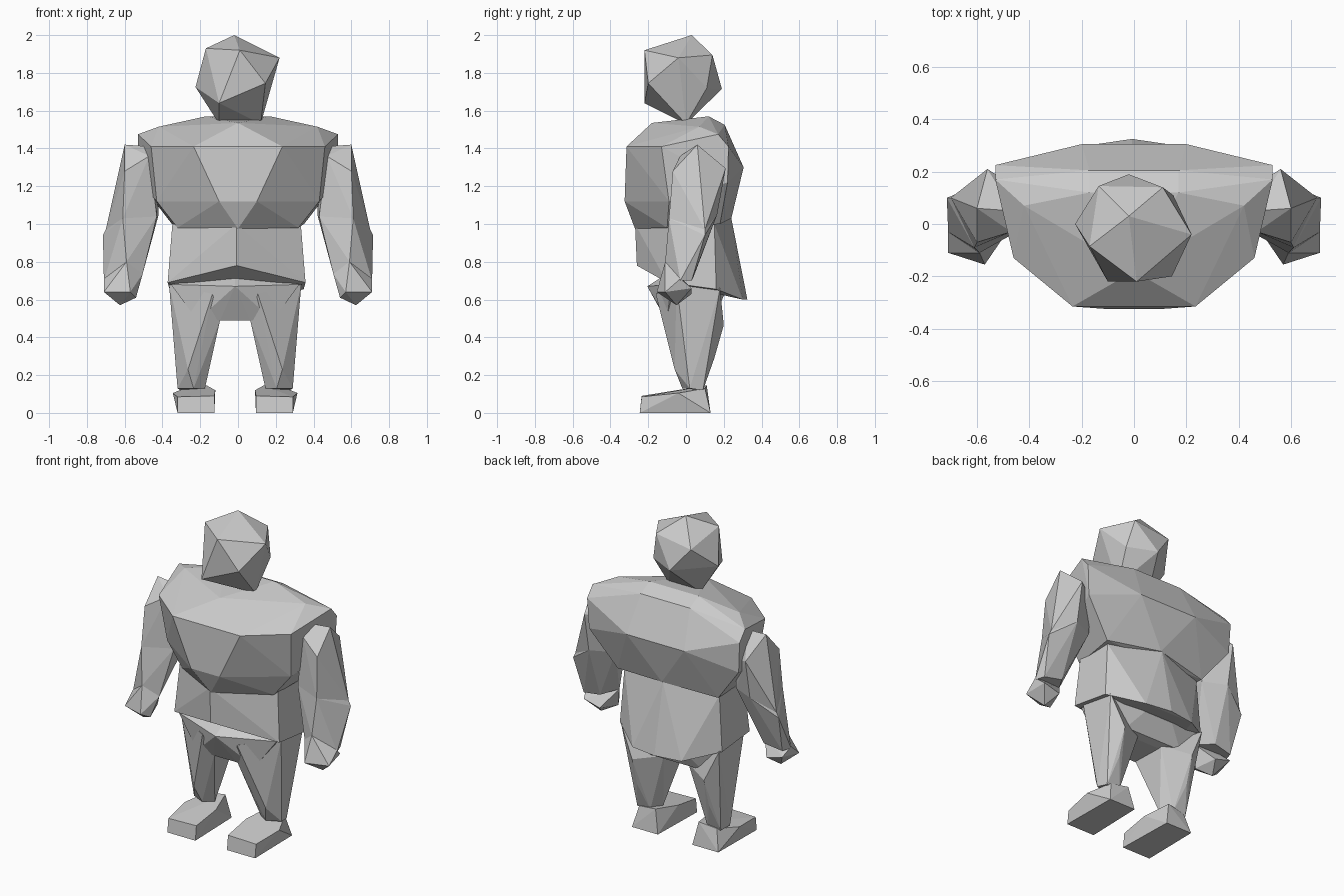
import bpy, bmesh


def hull(name, points, shift=0):
    """Faceted solid wrapped around a few control points."""
    bm = bmesh.new()
    for x, y, z in points:
        bm.verts.new((x + shift, y, z))
    bmesh.ops.convex_hull(bm, input=bm.verts[:])
    bmesh.ops.delete(bm, geom=[v for v in bm.verts if not v.link_faces], context='VERTS')
    bmesh.ops.dissolve_limit(bm, angle_limit=0.03, verts=bm.verts[:], edges=bm.edges[:])
    bmesh.ops.recalc_face_normals(bm, faces=bm.faces[:])
    me = bpy.data.meshes.new(name)
    bm.to_mesh(me)
    bm.free()
    ob = bpy.data.objects.new(name, me)
    bpy.context.collection.objects.link(ob)
    return ob


def flip(points):
    return [(-x, y, z) for x, y, z in points]


def centred(name, half, shift=0):
    """Symmetric body part from the points of one half."""
    hull(name, list(dict.fromkeys(half + flip(half))), shift)


def pair(name, points, shift=0):
    """Matching limbs on both sides."""
    hull(name + "_left", points, shift)
    hull(name + "_right", flip(points), shift)


LEAN = -.015  # the lower body stands slightly off centre

# Head: tilted, uneven icosahedron with a short chin line
hull("head", [
    (-.02, .03, 2.0),
    (.01, -.22, 1.92), (.22, -.04, 1.88), (-.17, -.085, 1.93), (.11, .14, 1.895), (-.135, .145, 1.86),
    (-.225, 0, 1.725), (.145, -.2, 1.745), (-.1, -.22, 1.64), (-.02, .19, 1.715), (.15, .11, 1.72),
    (-.1, 0, 1.53), (.12, 0, 1.53)])

# Chest: broad shoulders, panelled front, humped back
centred("chest", [
    (.17, .12, 1.57), (.17, .205, 1.525), (0, -.18, 1.535), (.42, .07, 1.515),
    (.53, .17, 1.475), (.53, .225, 1.41), (.235, -.315, 1.41), (.46, -.13, 1.41),
    (.1, -.325, 1.12), (.43, -.09, 1.12), (.2, .305, 1.3), (.52, .22, 1.22),
    (0, -.27, .975), (.32, -.1, .98), (.35, .18, 1.0), (0, .24, 1.03)])

# Tunic skirt: hem rises at the front and hangs low behind
centred("tunic_skirt", [
    (0, -.27, 1.0), (.34, -.08, 1.0), (.33, .15, 1.0), (0, .24, 1.03),
    (0, -.26, .78), (.365, -.1, .69), (.355, .16, .655), (.17, .3, .6), (0, .325, .6)], LEAN / 2)

# Pelvis: ridge at the belt, narrowing to the crotch
centred("pelvis", [
    (0, -.205, .67), (.34, -.08, .68), (.32, .17, .66), (.1, .2, .62),
    (.08, -.105, .49), (.2, -.1, .49), (.07, .1, .49), (.2, .15, .5), (0, -.08, .75)], LEAN)

# Legs
pair("leg", [
    (.35, -.05, .68), (.34, .18, .66), (.12, -.16, .63), (.08, -.1, .49), (.085, .12, .5),
    (.25, .2, .465), (.2, -.1, .44), (.25, -.06, .23), (.25, .15, .29),
    (.305, .02, .13), (.16, .02, .13), (.22, -.02, .13), (.2, .09, .12), (.29, .09, .12)], LEAN)

# Feet
pair("foot", [
    (.11, -.245, 0), (.305, -.245, 0), (.11, -.235, .09), (.305, -.235, .085),
    (.33, -.04, .105), (.105, -.05, .12), (.15, .11, .145), (.27, .1, .13),
    (.12, .13, 0), (.3, .13, 0)], LEAN)

# Arms: upper arm and forearm share the elbow ring
elbow = [(.7, .1, .97), (.61, -.09, 1.03), (.43, -.02, 1.04), (.42, .1, 1.05), (.56, .165, 1.05)]
pair("upper_arm", elbow + [
    (.6, .06, 1.42), (.46, .05, 1.41), (.56, .21, 1.295), (.6, -.07, 1.28), (.47, -.03, 1.36),
    (.42, .12, 1.25)])
pair("forearm", elbow + [
    (.715, .1, .94), (.71, -.03, .7), (.59, -.11, .8), (.505, -.06, .735), (.57, .04, .72),
    (.69, .03, .7)])

# Hands
pair("hand", [
    (.71, -.11, .64), (.625, -.05, .57), (.54, -.1, .61), (.57, -.155, .64),
    (.505, -.06, .735), (.71, -.03, .71), (.59, -.11, .8), (.58, .03, .63), (.69, .03, .66)])
